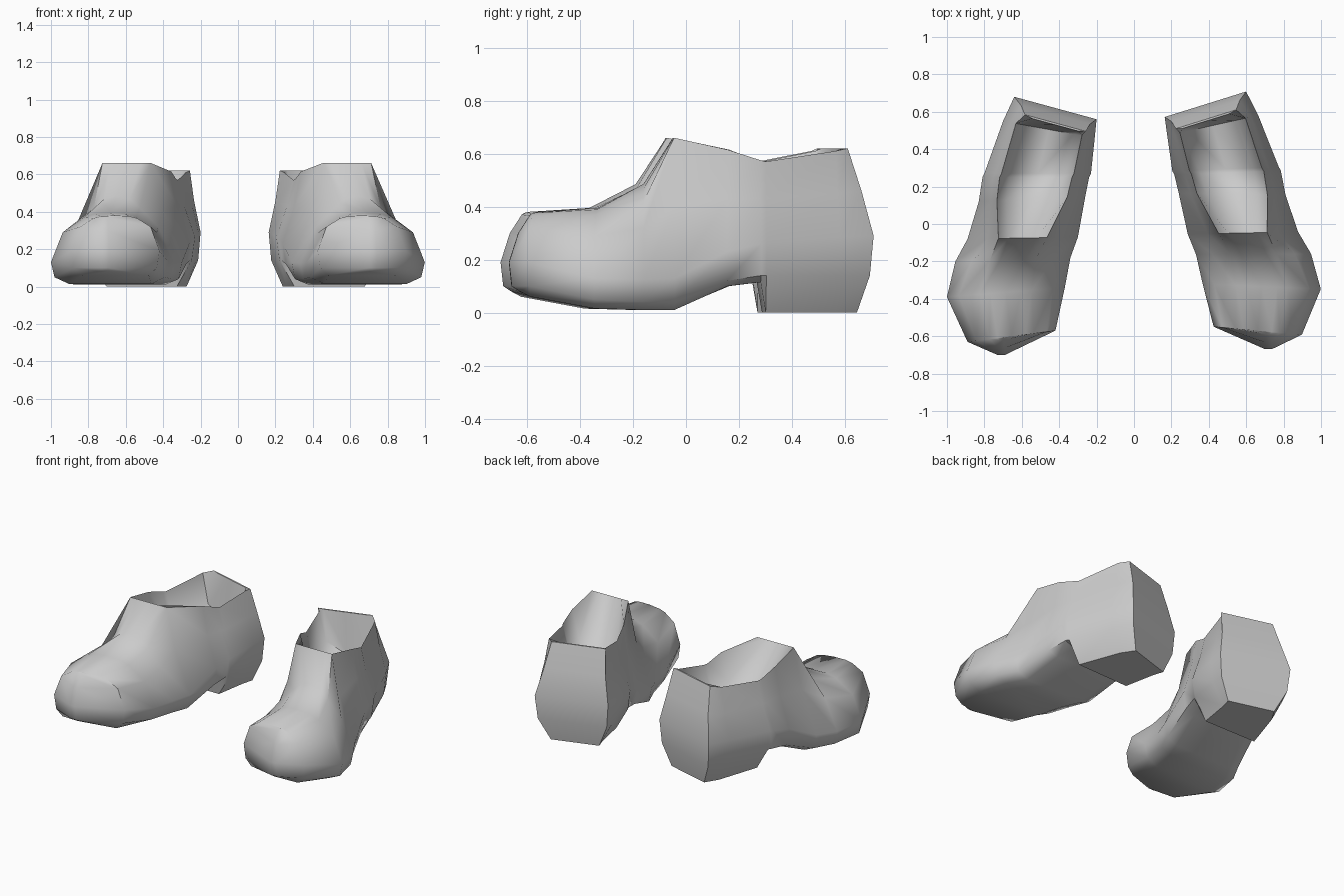
import bpy, bmesh, math
from mathutils import Vector, Matrix

cube = bpy.data.objects.get("Cube")
if cube:
    bpy.data.objects.remove(cube, do_unlink=True)

grey = bpy.data.materials.new("plain grey")
grey.use_nodes = True
colour = (0.6, 0.6, 0.6, 1)
grey.diffuse_color = colour
grey.node_tree.nodes["Principled BSDF"].inputs["Base Color"].default_value = colour

# Plan of each cross-section from toe to heel: outer x, y, inner x, y
PLAN = [
    (.73, -.70, .69, -.70),
    (.89, -.63, .42, -.57),
    (1.0, -.39, .37, -.34),
    (.955, -.2, .34, -.18),
    (.89, -.08, .30, -.07),
    (.83, .12, .26, .15),
    (.81, .25, .24, .25),
    (.80, .27, .23, .27),
    (.70, .55, .21, .46),
    (.64, .68, .20, .56),
]

# Heights of each cross-section: sole, sole edge, welt, shoulder, rim, ridge or insole
HEIGHTS = [
    (.08, .1, .19, .3, .37, .375),
    (.06, .1, .19, .32, .365, .38),
    (.015, .05, .13, .29, .37, .395),
    (.01, .04, .125, .32, .42, .485),
    (.01, .04, .13, .40, .66, .66),
    (.1, .12, .23, .43, .615, .38),
    (.115, .14, .26, .43, .575, .32),
    (0, .14, .265, .43, .57, .32),
    (0, .14, .285, .45, .61, .36),
    (0, .14, .29, .46, .62, .62),
]

# Inset of sole, shoulder and rim as a share of the width
INSETS = [
    (.1, .1, .2), (.12, .1, .25), (.15, .1, .28), (.15, .14, .3), (.15, .18, .28),
    (.15, .11, .17), (.15, .1, .16), (.17, .1, .16), (.17, .08, .14), (.17, .08, .13),
]

# Lean of the toe and heel ends, level by level
LEAN = (.04, .01, 0, .035, .08, .09, .09)


def section(i):
    """Points of one cross-section, from outer sole over the top to inner sole."""
    ox, oy, ix, iy = PLAN[i]
    sole, edge, welt, shoulder, rim, ridge = HEIGHTS[i]
    us, uh, ur = INSETS[i]
    levels = [(us, sole), (.03, edge), (0, welt), (uh, shoulder), (ur, rim),
              (ur + .09, rim * .25 + ridge * .75), (.5, ridge)]
    outer, inner = Vector((ox, oy, 0)), Vector((ix, iy, 0))
    lean = {0: 1, len(PLAN) - 1: -1}.get(i, 0)
    sides = []
    for a, b in ((outer, inner), (inner, outer)):
        side = []
        for (u, z), pull in zip(levels, LEAN):
            p = a.lerp(b, u)
            side.append(Vector((p.x, p.y + lean * pull, z)))
        sides.append(side)
    return sides[0] + sides[1][-2::-1]


def make_shoe(name, matrix):
    bm = bmesh.new()
    rings = [[bm.verts.new(matrix @ p) for p in section(i)] for i in range(len(PLAN))]
    n = len(rings[0])
    # Skin between neighbouring sections
    for a, b in zip(rings, rings[1:]):
        for k in range(n):
            j = (k + 1) % n
            bm.faces.new((a[k], a[j], b[j], b[k]))
    # Toe and heel ends
    for r in (rings[0], rings[-1]):
        for k in range(n // 2):
            corners = [r[k], r[k + 1], r[n - 2 - k], r[n - 1 - k]]
            bm.faces.new(list(dict.fromkeys(corners)))
    bmesh.ops.recalc_face_normals(bm, faces=bm.faces)
    mesh = bpy.data.meshes.new(name)
    bm.to_mesh(mesh)
    bm.free()
    mesh.materials.append(grey)
    shoe = bpy.data.objects.new(name, mesh)
    bpy.context.collection.objects.link(shoe)
    bpy.ops.object.select_all(action='DESELECT')
    shoe.select_set(True)
    bpy.context.view_layer.objects.active = shoe
    bpy.ops.object.shade_smooth_by_angle(angle=math.radians(55))


# The right shoe mirrors the left, which is turned slightly
make_shoe("right_shoe", Matrix.Scale(-1, 4, Vector((1, 0, 0))))
make_shoe("left_shoe", Matrix.Translation((-.015, .005, 0)) @ Matrix.Rotation(.037, 4, 'Z'))
